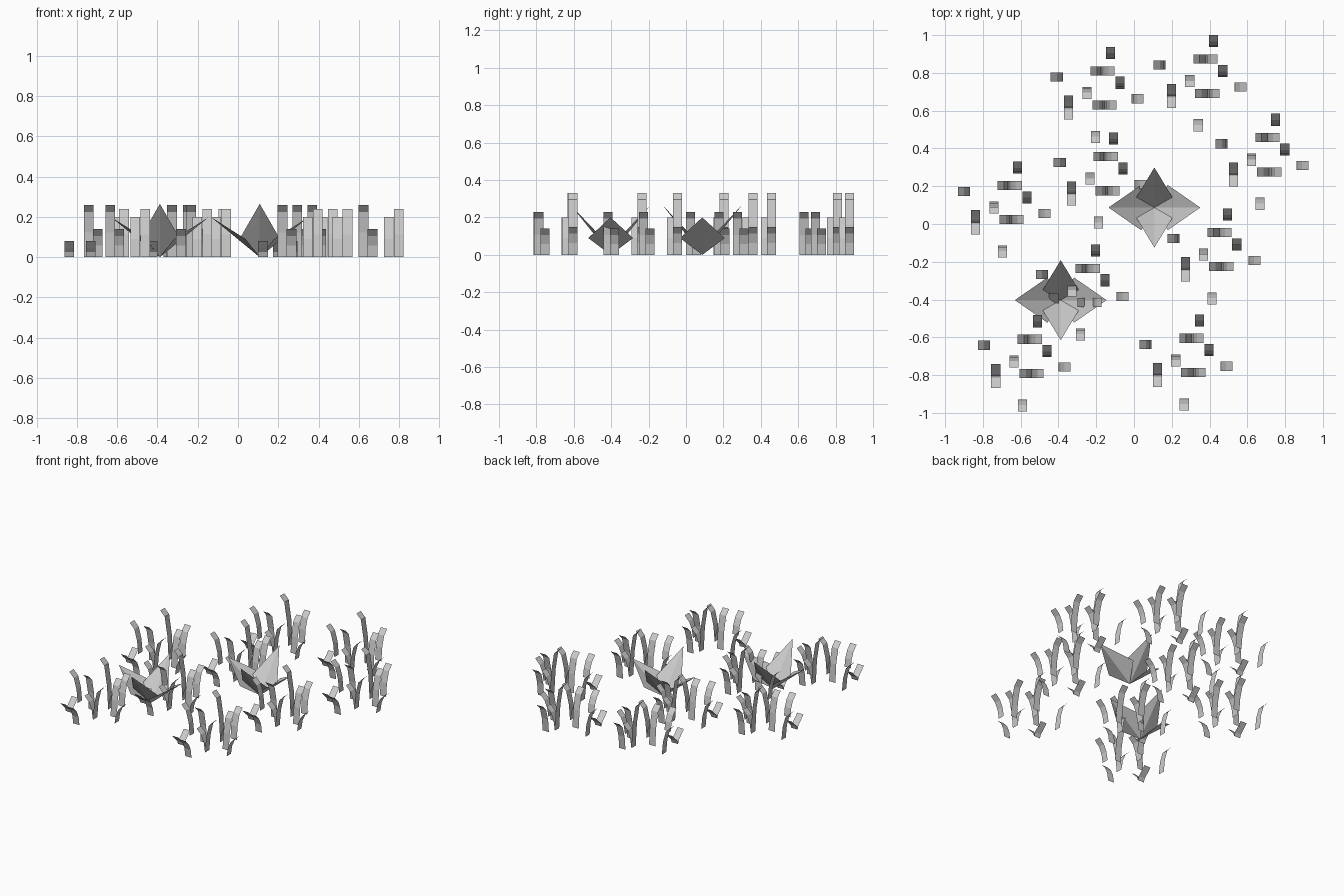
import bpy, bmesh
from mathutils import Vector

cube = bpy.data.objects.get("Cube")
if cube:
    bpy.data.objects.remove(cube, do_unlink=True)

grey = bpy.data.materials.new("plain_grey")
grey.use_nodes = True
colour = (0.6, 0.6, 0.6, 1)
grey.diffuse_color = colour
grey.node_tree.nodes["Principled BSDF"].inputs["Base Color"].default_value = colour

UP = Vector((0, 0, 1))
BACK, FRONT = Vector((0, 1, 0)), Vector((0, -1, 0))
LEFT, RIGHT = Vector((1, 0, 0)), Vector((-1, 0, 0))
BLADE_WIDTH = 0.048
REACH = 0.064


def finish(bm, name, location):
    mesh = bpy.data.meshes.new(name)
    bm.to_mesh(mesh)
    bm.free()
    mesh.materials.append(grey)
    obj = bpy.data.objects.new(name, mesh)
    obj.location = location
    bpy.context.collection.objects.link(obj)
    return obj


def add_blade(bm, x, y, lean, height):
    """A thin strip that starts upright and curls over toward lean."""
    base = Vector((x, y, 0))
    side = lean.cross(UP) * BLADE_WIDTH / 2
    tip_drop = min(0.035, height * 0.48)
    profile = [(0, 0), (0.009, (height - tip_drop) * 0.55),
               (0.03, height - tip_drop), (REACH, height)]
    rows = []
    for out, up in profile:
        p = base + lean * out + UP * up
        rows.append((bm.verts.new(p - side), bm.verts.new(p + side)))
    for (a, b), (c, d) in zip(rows, rows[1:]):
        bm.faces.new((a, b, d, c))


def add_petal(bm, out, reach, tip_z, shoulder_out, half_width, shoulder_z):
    """A pointed petal folded along its centre line."""
    side = out.cross(UP) * half_width
    root = bm.verts.new((0, 0, 0))
    tip = bm.verts.new(out * reach + UP * tip_z)
    middle = out * shoulder_out + UP * shoulder_z
    a, b = bm.verts.new(middle - side), bm.verts.new(middle + side)
    bm.faces.new((root, a, tip))
    bm.faces.new((root, tip, b))


# Blades of one tuft: base x, base y, lean, height
TUFT = [
    (0, -0.032, BACK, 0.20),
    (0.05, -0.19, BACK, 0.24),
    (-0.125, -0.18, FRONT, 0.26),
    (-0.08, -0.413, FRONT, 0.14),
    (-0.222, -0.29, BACK, 0.08),
    (-0.222, -0.29, FRONT, 0.08),
    (0.111, -0.243, LEFT, 0.14),
    (-0.253, -0.127, RIGHT, 0.20),
    (-0.042, -0.095, RIGHT, 0.33),
    (-0.042, -0.095, LEFT, 0.15),
    (-0.032, -0.276, LEFT, 0.23),
    (-0.032, -0.276, RIGHT, 0.15),
]

# Grass tufts
SPOTS = [(0.42, 0.968), (0.748, 0.552), (-0.124, 0.906), (-0.108, 0.452),
         (-0.616, 0.299), (0.494, 0.05), (-0.203, -0.14), (0.346, -0.51),
         (-0.51, -0.515)]
for i, (x, y) in enumerate(SPOTS, 1):
    bm = bmesh.new()
    for blade in TUFT:
        add_blade(bm, *blade)
    finish(bm, f"grass_tuft_{i}", (x, y, 0))

# Leafy plants with four folded petals
for i, (x, y) in enumerate([(0.108, 0.087), (-0.388, -0.403)], 1):
    bm = bmesh.new()
    for out in (LEFT, RIGHT):
        add_petal(bm, out, 0.243, 0.2, 0.07, 0.12, 0.09)
    for out in (FRONT, BACK):
        add_petal(bm, out, 0.212, 0.265, 0.055, 0.095, 0.1)
    finish(bm, f"leafy_plant_{i}", (x, y, 0))
